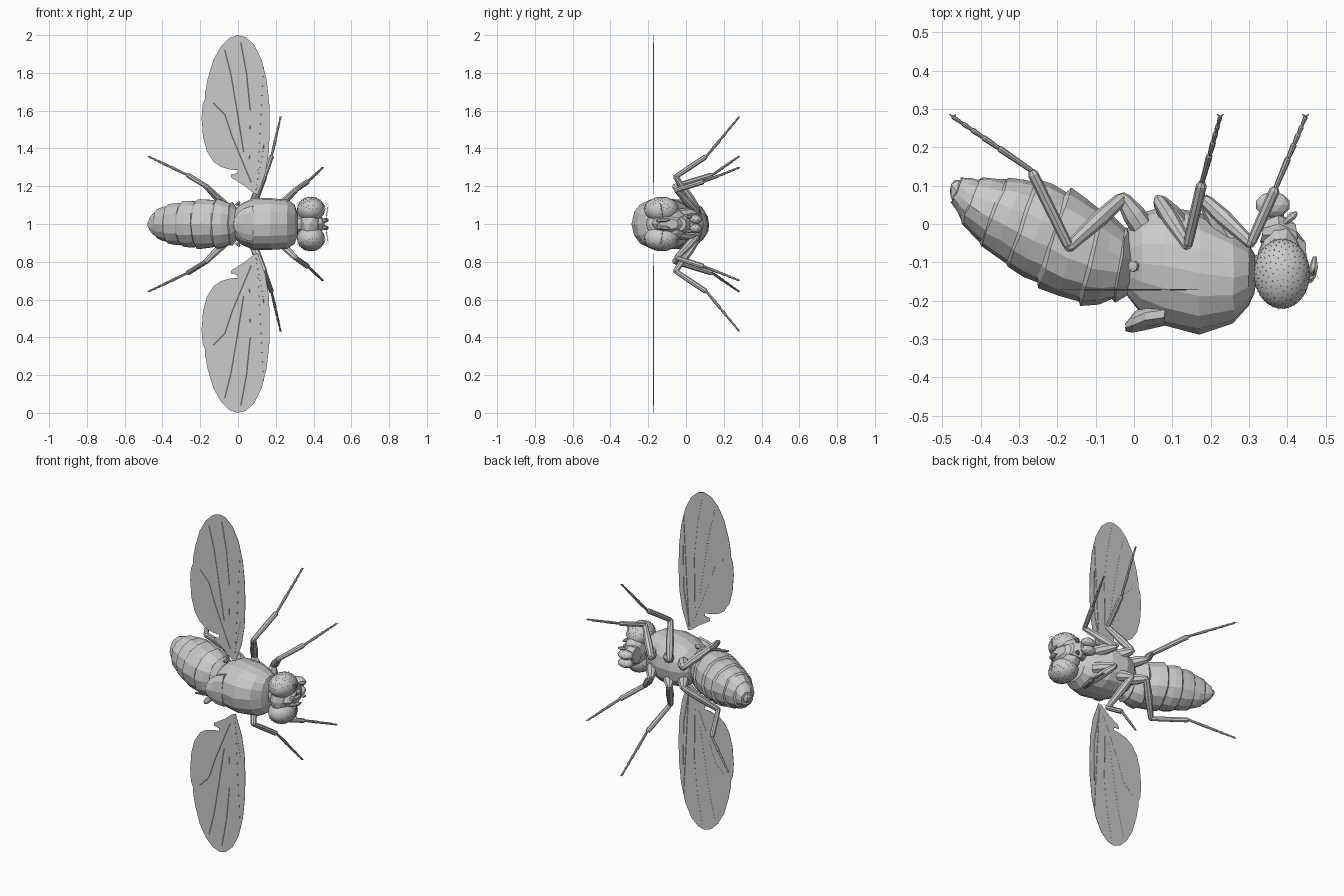
import bpy, bmesh, math, random
from mathutils import Vector, Matrix

random.seed(4)
SIDES = (("left", 1), ("right", -1))


def finish(name, bm, smooth=False):
    bmesh.ops.recalc_face_normals(bm, faces=bm.faces[:])
    me = bpy.data.meshes.new(name)
    bm.to_mesh(me)
    bm.free()
    for p in me.polygons:
        p.use_smooth = smooth
    ob = bpy.data.objects.new(name, me)
    bpy.context.collection.objects.link(ob)
    return ob


def skin(bm, rings):
    """Join rings of points into a closed tube."""
    vs = [[bm.verts.new(p) for p in r] for r in rings]
    n = len(vs[0])
    for a, b in zip(vs, vs[1:]):
        for i in range(n):
            j = (i + 1) % n
            bm.faces.new((a[i], a[j], b[j], b[i]))
    bm.faces.new(vs[0][::-1])
    bm.faces.new(vs[-1])


def body(name, sections, n=14, power=0.9, jitter=0.002, zc=1.0):
    """Loft rings given as (back x, back y, belly x, belly y, half width)."""
    bm, rings = bmesh.new(), []
    for xd, yd, xv, yv, w in sections:
        d, v = Vector((xd, yd, zc)), Vector((xv, yv, zc))
        c, u = (d + v) / 2, (d - v) / 2
        ring = []
        for i in range(n):
            a = 2 * math.pi * i / n
            ca, sa = math.cos(a), math.sin(a)
            k = math.copysign(abs(sa) ** power, sa)
            p = c + u * ca + Vector((0, 0, w * k))
            ring.append(p + Vector([random.uniform(-jitter, jitter) for _ in range(3)]))
        rings.append(ring)
    skin(bm, rings)
    return finish(name, bm)


def rod(bm, a, b, profile, n=7):
    """Tapered tube from a to b; profile holds (fraction, radius)."""
    a, b = Vector(a), Vector(b)
    q = (b - a).to_track_quat('Z', 'Y')
    skin(bm, [[a.lerp(b, t) + q @ Vector((r * math.cos(k * 2 * math.pi / n),
                                          r * math.sin(k * 2 * math.pi / n), 0))
               for k in range(n)] for t, r in profile])


def ball(name, centre, radii, smooth=False, sub=2):
    bm = bmesh.new()
    bmesh.ops.create_icosphere(bm, subdivisions=sub, radius=1)
    bm.transform(Matrix.Translation(centre) @ Matrix.Diagonal((*radii, 1)))
    return finish(name, bm, smooth)


# Thorax, scutellum and neck
body("thorax", [(x, d, x, v, w) for x, d, v, w in (
    (0.315, -0.18, -0.08, 0.06), (0.30, -0.215, -0.05, 0.105), (0.26, -0.258, -0.02, 0.13),
    (0.17, -0.287, 0.03, 0.138), (0.08, -0.265, 0.045, 0.135), (0.02, -0.235, 0.03, 0.11),
    (-0.01, -0.20, 0.0, 0.085), (-0.03, -0.17, -0.04, 0.055))], n=16, power=0.8)
body("scutellum", [(0.08, -0.265, 0.08, -0.20, 0.10), (0.03, -0.275, 0.03, -0.21, 0.085),
                   (-0.005, -0.282, 0.0, -0.23, 0.06), (-0.023, -0.278, -0.022, -0.26, 0.025)], n=10)
body("neck", [(0.29, -0.17, 0.29, -0.08, 0.05), (0.35, -0.16, 0.35, -0.08, 0.045)], n=10)

# Abdomen: each plate swells, then steps in under the next
stations = [(0.01, -0.17, 0.015, -0.05, 0.06), (-0.05, -0.203, -0.02, -0.01, 0.115),
            (-0.14, -0.210, -0.08, 0.04, 0.131), (-0.25, -0.16, -0.17, 0.09, 0.130),
            (-0.33, -0.11, -0.25, 0.115, 0.120), (-0.40, -0.053, -0.33, 0.12, 0.103),
            (-0.45, 0.005, -0.40, 0.12, 0.075), (-0.477, 0.058, -0.45, 0.122, 0.036)]


def blend(a, b, t, s):
    xd, yd, xv, yv, w = [p + (q - p) * t for p, q in zip(a, b)]
    cx, cy = (xd + xv) / 2, (yd + yv) / 2
    return (cx + (xd - cx) * s, cy + (yd - cy) * s, cx + (xv - cx) * s, cy + (yv - cy) * s, w * s)


plates = []
for a, b in zip(stations, stations[1:]):
    plates += [blend(a, b, 0.06, 0.95), blend(a, b, 0.5, 1.01), blend(a, b, 0.97, 1.03)]
body("abdomen", plates, n=14, power=0.95, jitter=0.003)
ball("abdomen_tip", (-0.462, 0.085, 1), (0.021, 0.035, 0.025), sub=1)

# Head capsule, face and mouthparts
ball("head", (0.383, -0.105, 1), (0.062, 0.108, 0.105))
body("face", [(0.40, -0.19, 0.38, 0.0, 0.06), (0.44, -0.175, 0.425, -0.02, 0.045),
              (0.458, -0.15, 0.445, -0.04, 0.028)], n=10)
body("mouth_frame", [(0.33, -0.05, 0.34, 0.01, 0.05), (0.38, -0.06, 0.375, 0.03, 0.055),
                     (0.43, -0.06, 0.42, 0.0, 0.035)], n=10)
ball("proboscis", (0.365, 0.02, 1), (0.03, 0.04, 0.03), sub=1)
for side, s in SIDES:
    ball(side + "_mouth_lobe", (0.362, 0.05, 1 + s * 0.024), (0.046, 0.034, 0.026))
    bm = bmesh.new()
    rod(bm, (0.39, 0.0, 1 + s * 0.035), (0.425, 0.03, 1 + s * 0.04),
        [(0, 0.006), (0.7, 0.011), (1, 0.004)])
    finish(side + "_palp", bm)

    # Compound eye with fine surface hairs
    c, r = Vector((0.386, -0.13, 1 + s * 0.077)), Vector((0.073, 0.091, 0.067))
    ball(side + "_eye", c, r, True, 4)
    bm = bmesh.new()
    for i in range(170):
        h = (i + 0.5) / 170
        f = math.sqrt(1 - h * h)
        d = Vector((f * math.cos(i * 2.4), f * math.sin(i * 2.4), s * h))
        p = c + d * r
        rod(bm, p - d * 0.001, p + d * 0.004, [(0, 0.0013), (1, 0.0003)], 3)
    finish(side + "_eye_hairs", bm)

    # Antenna with a feathered bristle
    bm = bmesh.new()
    z = 1 + s * 0.018
    rod(bm, (0.445, -0.15, z), (0.468, -0.135, z), [(0, 0.010), (0.6, 0.014), (1, 0.008)])
    rod(bm, (0.466, -0.14, z), (0.472, -0.085, z + s * 0.006), [(0, 0.008), (0.5, 0.012), (1, 0.005)])
    a, b = Vector((0.468, -0.12, z)), Vector((0.474, -0.13, 1 + s * 0.10))
    rod(bm, a, b, [(0, 0.002), (1, 0.0008)], 4)
    for i in range(2, 8):
        p = a.lerp(b, i / 7)
        for dx in (-0.022, 0.008):
            rod(bm, p, p + Vector((dx, -0.012, s * 0.014)), [(0, 0.001), (1, 0.0004)], 3)
    finish(side + "_antenna", bm)

    # Haltere
    bm = bmesh.new()
    rod(bm, (0.02, -0.11, 1 + s * 0.08), (-0.005, -0.11, 1 + s * 0.115),
        [(0, 0.008), (0.6, 0.005), (0.75, 0.015), (0.95, 0.015), (1, 0.006)])
    finish(side + "_haltere", bm)

# Wings: thin outline plates with veins
outline = [(0.105, 1.155), (0.145, 1.27), (0.163, 1.38), (0.168, 1.50), (0.166, 1.63), (0.152, 1.76),
           (0.125, 1.87), (0.085, 1.95), (0.04, 1.99), (0.0, 2.0), (-0.045, 1.985), (-0.09, 1.94),
           (-0.13, 1.87), (-0.16, 1.77), (-0.175, 1.69), (-0.174, 1.665), (-0.188, 1.63), (-0.193, 1.56),
           (-0.185, 1.46), (-0.165, 1.385), (-0.13, 1.33), (-0.09, 1.302), (-0.04, 1.288), (0.0, 1.285),
           (-0.005, 1.268), (-0.038, 1.262), (-0.035, 1.245), (0.03, 1.205), (0.08, 1.165)]
veins = [[(0.10, 1.18), (0.115, 1.45), (0.135, 1.83)], [(0.095, 1.18), (0.135, 1.40), (0.137, 1.65)],
         [(0.06, 1.30), (0.065, 1.60), (0.045, 1.80), (0.015, 1.96)],
         [(0.03, 1.38), (-0.005, 1.60), (-0.035, 1.78), (-0.07, 1.92)],
         [(0.07, 1.22), (-0.03, 1.46), (-0.07, 1.58), (-0.13, 1.64)]]
for side, s in SIDES:
    bm = bmesh.new()
    skin(bm, [[(x, y, 1 + s * (z - 1)) for x, z in outline] for y in (-0.1725, -0.1705)])
    finish(side + "_wing", bm)
    bm = bmesh.new()
    for path in veins:
        pts = [(x, -0.1715, 1 + s * (z - 1)) for x, z in path]
        for a, b in zip(pts, pts[1:]):
            rod(bm, a, b, [(0, 0.002), (1, 0.002)], 5)
    finish(side + "_wing_veins", bm)

# Legs: body joint, hip, knee, ankle, foot (z is distance from the midline)
legs = {
    "front": [(0.25, -0.04, 0.05), (0.185, 0.062, 0.06), (0.305, -0.05, 0.18), (0.37, 0.095, 0.225), (0.448, 0.28, 0.298)],
    "middle": [(0.12, -0.01, 0.06), (0.065, 0.062, 0.08), (0.14, -0.055, 0.25), (0.178, 0.11, 0.36), (0.225, 0.28, 0.565)],
    "hind": [(0.03, -0.02, 0.05), (-0.03, 0.068, 0.06), (-0.17, -0.06, 0.20), (-0.268, 0.14, 0.26), (-0.473, 0.28, 0.357)]}
coxa = [(0, 0.03), (0.5, 0.03), (0.95, 0.02), (1.08, 0.012)]
femur = [(-0.05, 0.01), (0.05, 0.018), (0.4, 0.022), (0.8, 0.017), (1, 0.015), (1.04, 0.008)]
tibia = [(-0.03, 0.007), (0.04, 0.013), (0.5, 0.014), (0.95, 0.014), (1, 0.008)]
tarsus = [(0, 0.006)]
for k, (t0, t1) in enumerate(((0, 0.42), (0.42, 0.62), (0.62, 0.76), (0.76, 0.87), (0.87, 1))):
    tarsus += [(t0 + 0.01, 0.0065 - k * 0.0006), (t1 - 0.02, 0.0085 - k * 0.0006), (t1, 0.005)]
for label, pts in legs.items():
    for side, s in SIDES:
        p = [Vector((x, y, 1 + s * z)) for x, y, z in pts]
        bm = bmesh.new()
        for a, b, prof in zip(p, p[1:], (coxa, femur, tibia, tarsus)):
            rod(bm, a, b, prof, 8)
        for dx in (-0.009, 0.009):
            rod(bm, p[4], p[4] + Vector((dx, 0.007, s * 0.004)), [(0, 0.003), (1, 0.0006)], 4)
        finish(f"{side}_{label}_leg", bm)
